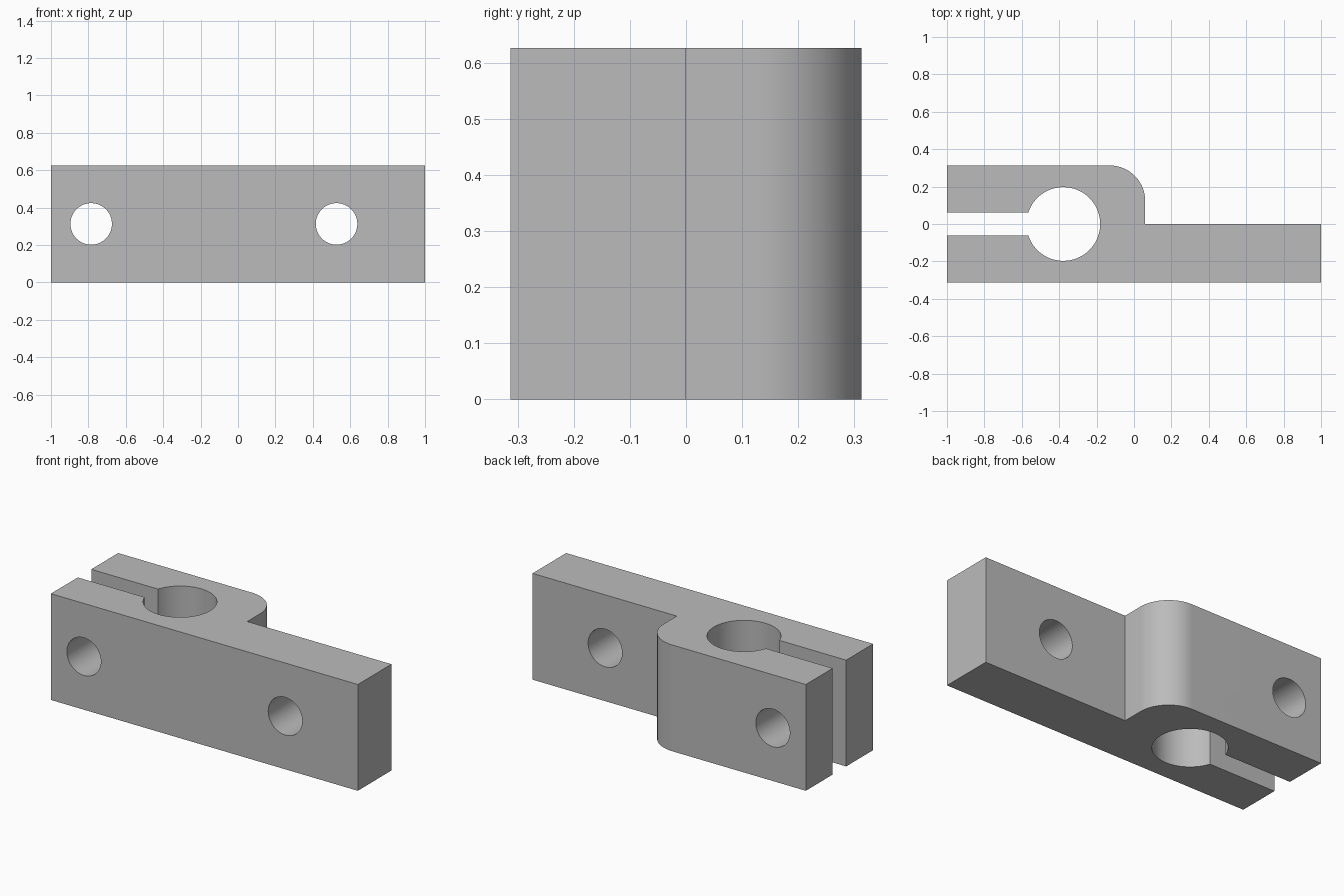
import bpy
import bmesh
from math import radians, asin, pi, cos, sin

cube = bpy.data.objects.get("Cube")
if cube:
    bpy.data.objects.remove(cube, do_unlink=True)

HEIGHT, HALF = 0.626, 0.313
BORE_X, BORE_R, SLOT = -0.378, 0.197, 0.0625
SHOULDER, ROUND = 0.06, 0.19
BOLT_R = 0.111

grey = bpy.data.materials.new("machined grey")
grey.use_nodes = True
colour = (0.5, 0.5, 0.5, 1)
grey.diffuse_color = colour
grey.node_tree.nodes["Principled BSDF"].inputs["Base Color"].default_value = colour


def arc(cx, cy, r, start, end, steps):
    angles = [start + (end - start) * i / steps for i in range(steps + 1)]
    return [(cx + r * cos(a), cy + r * sin(a)) for a in angles]


# Clamp outline: plate, rounded shoulder, split jaws and shaft bore
opening = pi - asin(SLOT / BORE_R)
outline = [(-1, -HALF), (1, -HALF), (1, 0), (SHOULDER, 0)]
outline += arc(SHOULDER - ROUND, HALF - ROUND, ROUND, 0, pi / 2, 24)
outline += [(-1, HALF), (-1, SLOT)]
outline += arc(BORE_X, 0, BORE_R, opening, -opening, 72)
outline += [(-1, -SLOT)]

bm = bmesh.new()
base = bm.faces.new([bm.verts.new((x, y, 0)) for x, y in outline])
top = bmesh.ops.extrude_face_region(bm, geom=[base])["geom"]
bmesh.ops.translate(bm, vec=(0, 0, HEIGHT),
                    verts=[v for v in top if isinstance(v, bmesh.types.BMVert)])
bmesh.ops.recalc_face_normals(bm, faces=bm.faces)
mesh = bpy.data.meshes.new("clamp_bracket")
bm.to_mesh(mesh)
bm.free()
bracket = bpy.data.objects.new("clamp_bracket", mesh)
bpy.context.collection.objects.link(bracket)
mesh.materials.append(grey)

# Bolt holes through the jaws and the plate
for name, x in (("jaw_hole", -0.785), ("plate_hole", 0.527)):
    bpy.ops.mesh.primitive_cylinder_add(vertices=64, radius=BOLT_R, depth=1,
                                        location=(x, 0, HEIGHT / 2),
                                        rotation=(pi / 2, 0, 0))
    cutter = bpy.context.object
    cutter.name = name + "_cutter"
    cutter.data.materials.append(grey)
    cut = bracket.modifiers.new(name, "BOOLEAN")
    cut.operation = "DIFFERENCE"
    cut.solver = "EXACT"
    cut.object = cutter
    bpy.ops.object.select_all(action="DESELECT")
    bracket.select_set(True)
    bpy.context.view_layer.objects.active = bracket
    bpy.ops.object.modifier_apply(modifier=name)
    bpy.data.objects.remove(cutter, do_unlink=True)

bpy.ops.object.shade_smooth_by_angle(angle=radians(30))
